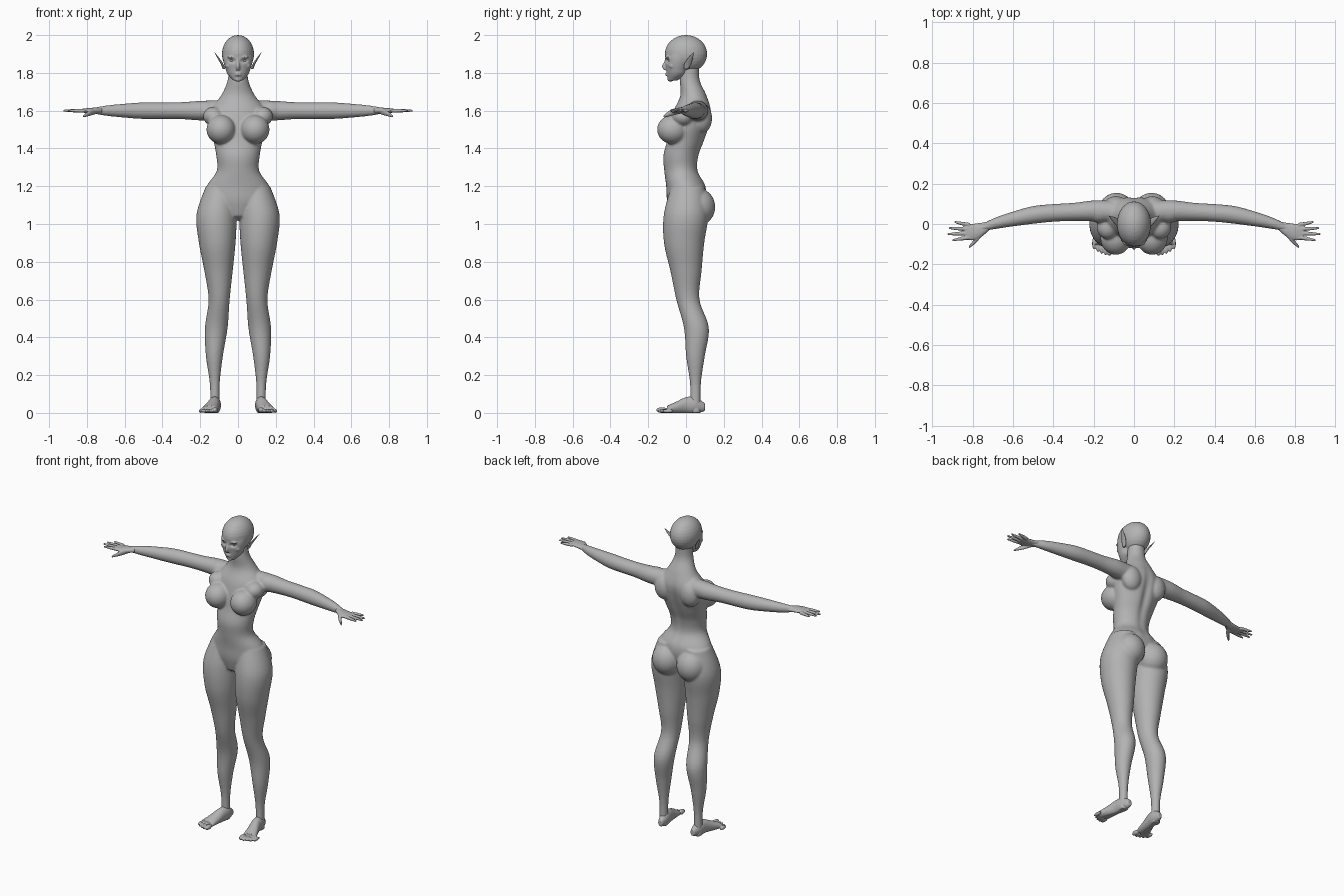
import bpy, bmesh, math
from mathutils import Vector, Matrix

default_cube = bpy.data.objects.get("Cube")
if default_cube:
    bpy.data.objects.remove(default_cube, do_unlink=True)

clay = bpy.data.materials.new("grey_clay")
clay.use_nodes = True
clay.diffuse_color = (.45, .45, .45, 1)
clay.node_tree.nodes["Principled BSDF"].inputs["Base Color"].default_value = clay.diffuse_color

SEGMENTS = 32
STEPS = 6
ARM_HEIGHT = 1.6


def sides(x):
    """Parts off the centre line are built on both sides."""
    return (1, -1) if x else (1,)


def ball(bm, centre, radii):
    x, y, z = centre
    for side in sides(x):
        place = Matrix.Translation((side * x, y, z)) @ Matrix.Diagonal((*radii, 1))
        bmesh.ops.create_uvsphere(bm, u_segments=SEGMENTS, v_segments=SEGMENTS // 2,
                                  radius=1, matrix=place)


def smooth_rows(rows):
    """Catmull-Rom interpolation between neighbouring rows."""
    points = [Vector(row) for row in rows]
    points = [points[0]] + points + [points[-1]]
    smoothed = []
    for before, start, end, after in zip(points, points[1:], points[2:], points[3:]):
        leaving, arriving = (end - before) / 2, (after - start) / 2
        for k in range(STEPS):
            t = k / STEPS
            ease = t * t * (3 - t - t)
            smoothed.append(start.lerp(end, ease) + leaving * (t * (1 - t) ** 2)
                            - arriving * (t * t * (1 - t)))
    return smoothed + [points[-1]]


def loft(bm, axis, first, step, rows, ratio=1):
    """Closed loft of evenly spaced ellipses along one axis.
    Each row holds the two other coordinates and one or two radii."""
    full_rows = []
    for i, row in enumerate(rows):
        a, b, *radii = row
        centre = [a, b]
        centre.insert(axis, first + step * i)
        full_rows.append((*centre, radii[0], radii[-1] * ratio))
    u, v = [k for k in range(3) if k != axis]
    for side in sides(full_rows[0][0]):
        rings = []
        for row in smooth_rows(full_rows):
            ring = []
            for i in range(SEGMENTS):
                angle = math.tau * i / SEGMENTS
                point = Vector(row[:3])
                point[u] += row[3] * math.cos(angle)
                point[v] += row[4] * math.sin(angle)
                point.x *= side
                ring.append(bm.verts.new(point))
            rings.append(ring)
        for lower, upper in zip(rings, rings[1:]):
            for i in range(SEGMENTS):
                j = (i + 1) % SEGMENTS
                bm.faces.new((lower[i], lower[j], upper[j], upper[i]))
        bm.faces.new(rings[0])
        bm.faces.new(rings[-1])


def finish(bm, name, voxel=None, smoothing=0, hollow=None):
    """Fuse the overlapping parts, soften them and press in a hollow."""
    bmesh.ops.recalc_face_normals(bm, faces=bm.faces[:])
    mesh = bpy.data.meshes.new(name)
    bm.to_mesh(mesh)
    bm.free()
    obj = bpy.data.objects.new(name, mesh)
    bpy.context.collection.objects.link(obj)
    bpy.context.view_layer.objects.active = obj
    if voxel:
        fuse = obj.modifiers.new("fuse", 'REMESH')
        fuse.mode = 'VOXEL'
        fuse.voxel_size = voxel
        soften = obj.modifiers.new("soften", 'SMOOTH')
        soften.iterations = smoothing
        for modifier in ("fuse", "soften"):
            bpy.ops.object.modifier_apply(modifier=modifier)
    for vert in obj.data.vertices:
        if hollow:
            centre, radii, push = hollow
            place = (abs(vert.co.x), vert.co.y, vert.co.z)
            distance = sum(((p - c) / r) ** 2 for p, c, r in zip(place, centre, radii))
            vert.co.y += push * math.exp(-distance)
        # Flat soles on the ground
        vert.co.z = max(vert.co.z, 0)
    obj.data.materials.clear()
    obj.data.materials.append(clay)
    for face in obj.data.polygons:
        face.use_smooth = True
        face.material_index = 0


# Body: trunk and neck, from the pelvis upwards
body = bmesh.new()
trunk = [(-.02, .06, .06), (0, .165, .1), (0, .165, .105), (-.025, .113, .09),
         (-.025, .115, .095), (0, .13, .1), (.02, .15, .105), (.035, .15, .1),
         (.04, .09, .07), (.02, .055, .053), (.02, .05, .05)]
loft(body, 2, 1.04, .08, [(0, *row) for row in trunk])

# Body: legs, from the hips down
loft(body, 2, 1.2, -.15, [(.09, .01, .08), (.113, 0, .107), (.11, -.01, .097),
                          (.103, 0, .075), (.1, .01, .056), (.115, .055, .06),
                          (.125, .05, .045), (.123, .05, .026), (.123, .05, .026)], 1.1)

# Body: arms, from the shoulders out to the wrists
arm = [(.06, .055), (.065, .052), (.06, .045), (.055, .044),
       (.045, .044), (.025, .037), (0, .027), (-.035, .01)]
loft(body, 0, .1, .1, [(y, ARM_HEIGHT, radius) for y, radius in arm])

# Body: muscle and soft masses
ball(body, (0, -.03, 1.06), (.04, .05, .04))
ball(body, (.17, .06, ARM_HEIGHT), (.07, .055, .053))
ball(body, (.13, -.015, 1.57), (.055, .06, .05))
ball(body, (.09, -.07, 1.5), (.077, .083, .077))
ball(body, (.087, .06, 1.09), (.092, .095, .1))
ball(body, (.09, .085, 1.56), (.065, .053, .08))
finish(body, "body", .006, 9, hollow=((0, .14, 1.42), (.025, .09, .17), -.016))

# Head: skull, jaw and features
head = bmesh.new()
ball(head, (0, 0, 1.9), (.085, .112, .1))
jaw = [(-.07, .025, .025), (-.05, .053, .05), (-.045, .066, .06),
       (-.04, .075, .07), (-.03, .08, .08), (-.02, .08, .08)]
loft(head, 2, 1.76, .03, [(0, *row) for row in jaw])
nose = [(-.107, .01, .01), (-.112, .01, .016), (-.107, .008, .011), (-.1, .009, .01)]
loft(head, 2, 1.815, .02, [(0, *row) for row in nose])
for lip_height in (1.788, 1.798):
    ball(head, (0, -.096, lip_height), (.02, .013, .005))
ball(head, (0, -.083, 1.766), (.018, .015, .013))
ball(head, (.03, -.094, 1.884), (.027, .015, .008))
ball(head, (.046, -.072, 1.838), (.02, .02, .017))
finish(head, "head", .004, 3, hollow=((.032, -.1, 1.864), (.018, .03, .01), .014))

# Eyes and pointed ears
eyes = bmesh.new()
ball(eyes, (.032, -.08, 1.863), (.015, .014, .008))
finish(eyes, "eyes")
ears = bmesh.new()
loft(ears, 2, 1.82, .03, [(.074, 0, .007, .012), (.086, .01, .007, .018),
                          (.105, .025, .005, .012), (.125, .04, .001, .001)])
finish(ears, "ears")

# Hands: palm, four fingers and thumb
hands = bmesh.new()
palm = [(-.01, .023, .016), (-.03, .036, .016), (-.04, .041, .013), (-.04, .036, .008)]
loft(hands, 0, .72, .04, [(y, ARM_HEIGHT, width, depth) for y, width, depth in palm])
for i, tip in enumerate((.9, .925, .92, .89)):
    root = .815
    spread = [-.067 + .021 * i, -.073 + .025 * i, -.08 + .03 * i]
    finger = zip(spread, (.01, .009, .005))
    loft(hands, 0, root, (tip - root) / 2, [(y, ARM_HEIGHT, radius) for y, radius in finger])
loft(hands, 0, .75, .035, [(-.035, ARM_HEIGHT, .017), (-.08, 1.587, .015), (-.115, 1.57, .006)])
finish(hands, "hands", .0035, 2)

# Feet: heel to ball, then toes from the big one outwards
feet = bmesh.new()
loft(feet, 1, .1, -.05, [(.115, .03, .015, .02), (.12, .04, .03, .044), (.127, .04, .032, .043),
                         (.14, .028, .038, .032), (.153, .018, .045, .02)])
for i in range(5):
    size = .01 if i else .015
    ball(feet, (.122 + .019 * i, -.128 + .002 * i * i, size), (size, .03, size))
finish(feet, "feet", .004, 2)
